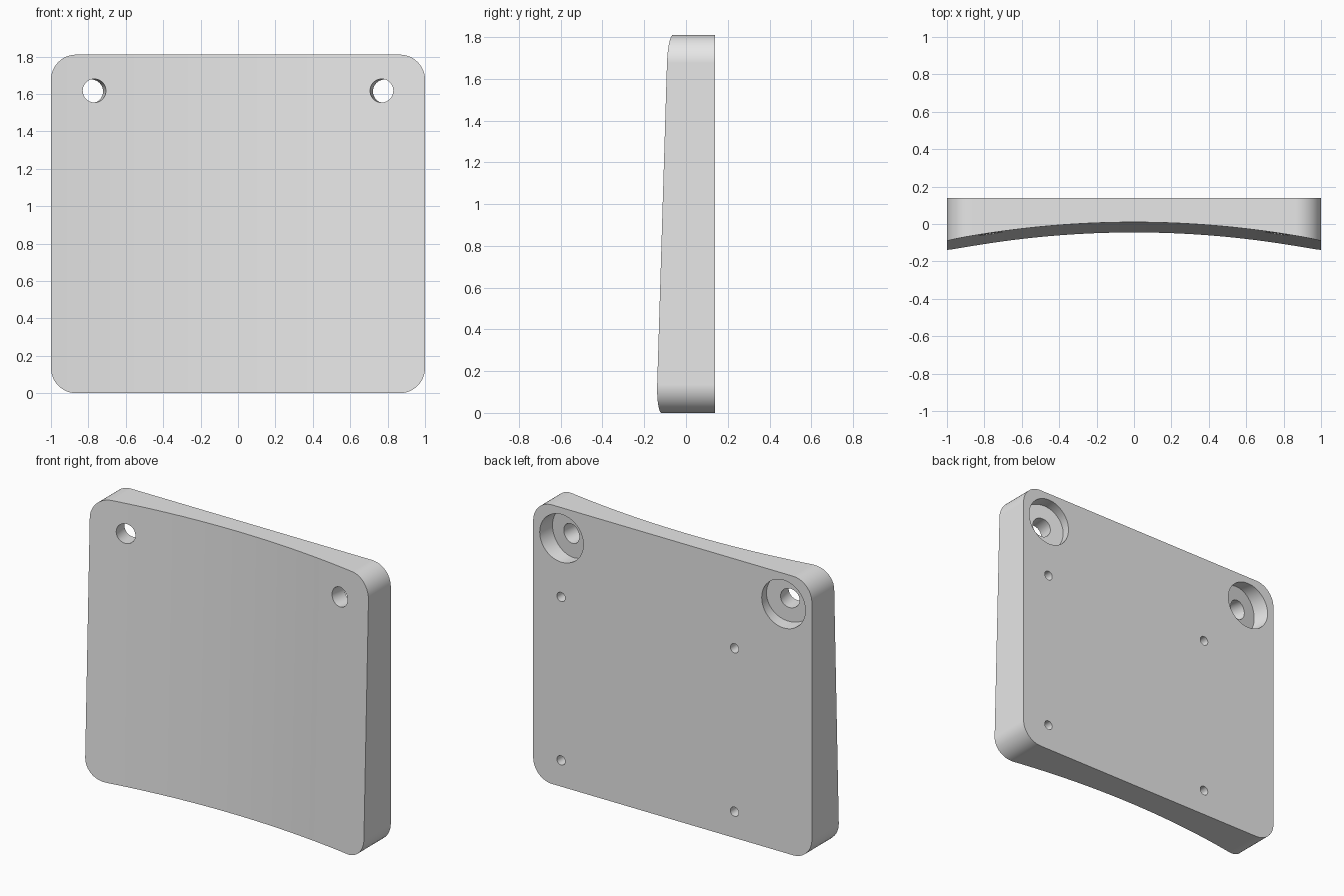
import bpy, bmesh, math
from mathutils import Vector

if "Cube" in bpy.data.objects:
    bpy.data.objects.remove(bpy.data.objects["Cube"], do_unlink=True)

HALF_W, HEIGHT, RADIUS, BACK = 1.0, 1.81, 0.135, 0.138
ARC_STEPS, STRIPS = 12, 32


def front_y(x, z):
    """Leaning front surface, hollow across its width."""
    return -0.045 + 0.0304 * z - 0.097 * x * x


grey = bpy.data.materials.new("plain grey")
grey.use_nodes = True
grey.diffuse_color = (0.8, 0.8, 0.8, 1)
grey.node_tree.nodes["Principled BSDF"].inputs["Base Color"].default_value = (0.8, 0.8, 0.8, 1)

# Rounded outline, corner by corner
inner_x = HALF_W - RADIUS
corners = [(inner_x, HEIGHT - RADIUS), (-inner_x, HEIGHT - RADIUS),
           (-inner_x, RADIUS), (inner_x, RADIUS)]
outline = []
for i, (cx, cz) in enumerate(corners):
    for s in range(ARC_STEPS + 1):
        a = math.pi / 2 * (i + s / ARC_STEPS)
        outline.append((cx + RADIUS * math.cos(a), cz + RADIUS * math.sin(a)))

# Plate: flat back, straight sides
bm = bmesh.new()
back_face = bm.faces.new([bm.verts.new((x, BACK, z)) for x, z in outline])
extruded = bmesh.ops.extrude_face_region(bm, geom=[back_face], use_keep_orig=True)
front_verts = [g for g in extruded["geom"] if isinstance(g, bmesh.types.BMVert)]
bmesh.ops.translate(bm, verts=front_verts, vec=(0, -2 * BACK, 0))

# Slice only the front face into vertical strips, then bend it
cuts = [-inner_x + 2 * inner_x * i / STRIPS for i in range(STRIPS + 1)]
for s in range(1, ARC_STEPS):
    x = inner_x + RADIUS * math.sin(math.pi / 2 * s / ARC_STEPS)
    cuts += [x, -x]
for x in cuts:
    faces = [f for f in bm.faces if all(v.co.y < 0 for v in f.verts)]
    geom = set(faces)
    for f in faces:
        geom.update(f.verts)
        geom.update(f.edges)
    bmesh.ops.bisect_plane(bm, geom=list(geom), dist=1e-5,
                           plane_co=(x, 0, 0), plane_no=(1, 0, 0))
for v in bm.verts:
    if v.co.y < 0:
        v.co.y = front_y(v.co.x, v.co.z)
bmesh.ops.recalc_face_normals(bm, faces=bm.faces)

mesh = bpy.data.meshes.new("mounting_plate")
bm.to_mesh(mesh)
bm.free()
mesh.materials.append(grey)
plate = bpy.data.objects.new("mounting_plate", mesh)
bpy.context.collection.objects.link(plate)


def drill(start, end, radius, sides):
    """Cut a round hole in the plate from start to end."""
    start, end = Vector(start), Vector(end)
    axis = end - start
    bpy.ops.mesh.primitive_cylinder_add(
        vertices=sides, radius=radius, depth=axis.length, location=(start + end) / 2,
        rotation=axis.to_track_quat('Z', 'Y').to_euler())
    cutter = bpy.context.object
    cutter.name = "hole_cutter"
    cutter.hide_render = True
    cutter.data.materials.append(grey)
    mod = plate.modifiers.new("hole", 'BOOLEAN')
    mod.operation, mod.solver, mod.object = 'DIFFERENCE', 'EXACT', cutter
    bpy.context.view_layer.objects.active = plate
    bpy.ops.object.modifier_apply(modifier=mod.name)
    bpy.data.objects.remove(cutter, do_unlink=True)


# Counterbored holes, square to the curved front
for side in (-1, 1):
    entry = Vector((side * 0.768, front_y(0.768, 1.617), 1.617))
    direction = Vector((side * 0.15, 1, -0.03))
    floor = entry + direction * (BACK - 0.085 - entry.y)
    drill(entry - direction * 0.1, floor + direction * 0.2, 0.063, 40)
    drill(floor, floor + direction * 0.2, 0.155, 56)

# Four blind screw holes in the back
for x in (0.80, -0.445):
    for z in (0.17, 1.23):
        drill((x, BACK - 0.1, z), (x, BACK + 0.1, z), 0.03, 24)

# Smooth curves with crisp edges
bpy.ops.object.select_all(action='DESELECT')
plate.select_set(True)
bpy.context.view_layer.objects.active = plate
bpy.ops.object.shade_smooth_by_angle(angle=math.radians(30))
normals = plate.modifiers.new("even_shading", 'WEIGHTED_NORMAL')
normals.keep_sharp = True
